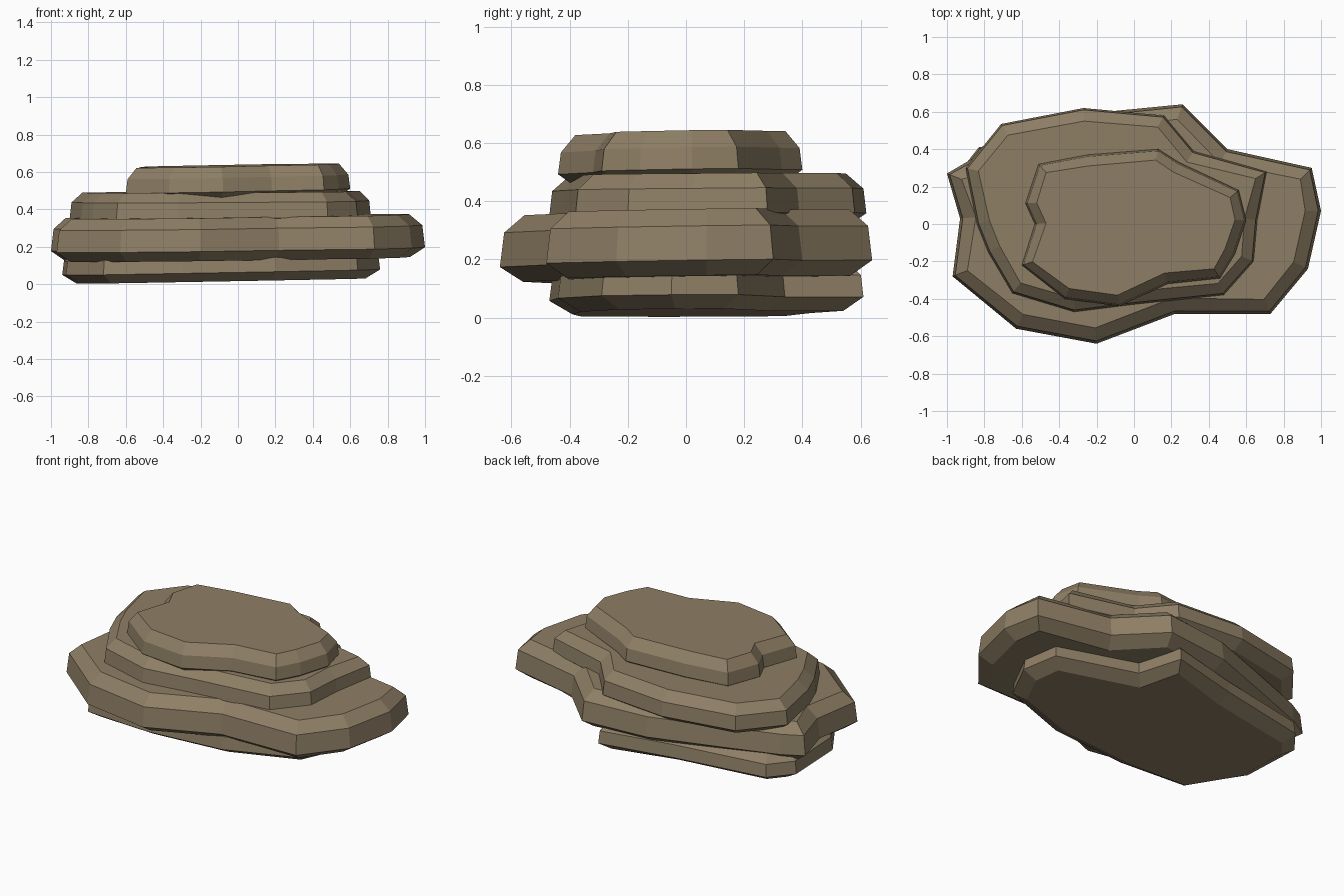
import bpy, bmesh
from mathutils import Vector

cube = bpy.data.objects.get("Cube")
if cube:
    bpy.data.objects.remove(cube, do_unlink=True)

# single stone colour
stone = bpy.data.materials.new("brown stone")
stone.use_nodes = True
colour = (0.27, 0.21, 0.13, 1)
stone.diffuse_color = colour
bsdf = stone.node_tree.nodes["Principled BSDF"]
bsdf.inputs["Base Color"].default_value = colour
bsdf.inputs["Roughness"].default_value = 0.9


def inset(outline, distance):
    """Move each corner of a counter-clockwise outline inwards."""
    pts = [Vector(p) for p in outline]
    moved = []
    for i, p in enumerate(pts):
        a = (p - pts[i - 1]).normalized()
        b = (pts[(i + 1) % len(pts)] - p).normalized()
        inward = Vector((-a.y - b.y, a.x + b.x)).normalized()
        moved.append(p + inward * distance)
    return moved


def slab(name, outline, levels, tilt):
    """Stack inset rings of an outline into a chamfered, tilted slab."""
    bm = bmesh.new()
    rings = []
    for z, distance in levels:
        rings.append([bm.verts.new((p.x, p.y, z + tilt[0] * p.x + tilt[1] * p.y))
                      for p in inset(outline, distance)])
    n = len(outline)
    for low, high in zip(rings, rings[1:]):
        for i in range(n):
            j = (i + 1) % n
            bm.faces.new((low[i], low[j], high[j], high[i]))
    bm.faces.new(rings[0][::-1])
    bm.faces.new(rings[-1])
    mesh = bpy.data.meshes.new(name)
    bm.to_mesh(mesh)
    bm.free()
    mesh.materials.append(stone)
    obj = bpy.data.objects.new(name, mesh)
    bpy.context.collection.objects.link(obj)


# foot of the rock
slab("base_layer",
     [(.64, -.29), (.76, -.05), (.72, .18), (.25, .34), (.17, .61), (-.27, .51),
      (-.83, .41), (-.94, .27), (-.92, -.11), (-.72, -.43), (-.3, -.47), (.2, -.44)],
     [(.018, .08), (.065, 0), (.14, .01), (.19, .07)], (.018, .005))

# widest ledge
slab("wide_ledge",
     [(-1, .27), (-.93, .03), (-.97, -.28), (-.63, -.56), (-.2, -.64), (.22, -.48),
      (.73, -.48), (.93, -.24), (1, .07), (.95, .3), (.5, .4), (.26, .64),
      (-.15, .6), (-.55, .46), (-.88, .34)],
     [(.133, .08), (.185, 0), (.303, .015), (.362, .085)], (.012, .014))

# middle ledge
slab("middle_ledge",
     [(-.9, .3), (-.84, 0), (-.78, -.15), (-.65, -.37), (-.32, -.47), (0, -.43),
      (.48, -.38), (.64, -.2), (.66, .02), (.71, .28), (.32, .39), (.16, .58),
      (-.27, .62), (-.71, .535)],
     [(.31, .07), (.355, 0), (.44, .01), (.492, .07)], (.006, .008))

# cap
slab("top_cap",
     [(-.51, .32), (-.58, .11), (-.53, 0), (-.6, -.22), (-.37, -.4), (-.08, -.44),
      (.18, -.32), (.46, -.29), (.54, -.16), (.6, .02), (.56, .18), (.24, .33),
      (.13, .4), (-.25, .37)],
     [(.457, .06), (.5, 0), (.575, .01), (.634, .06)], (.018, .014))
